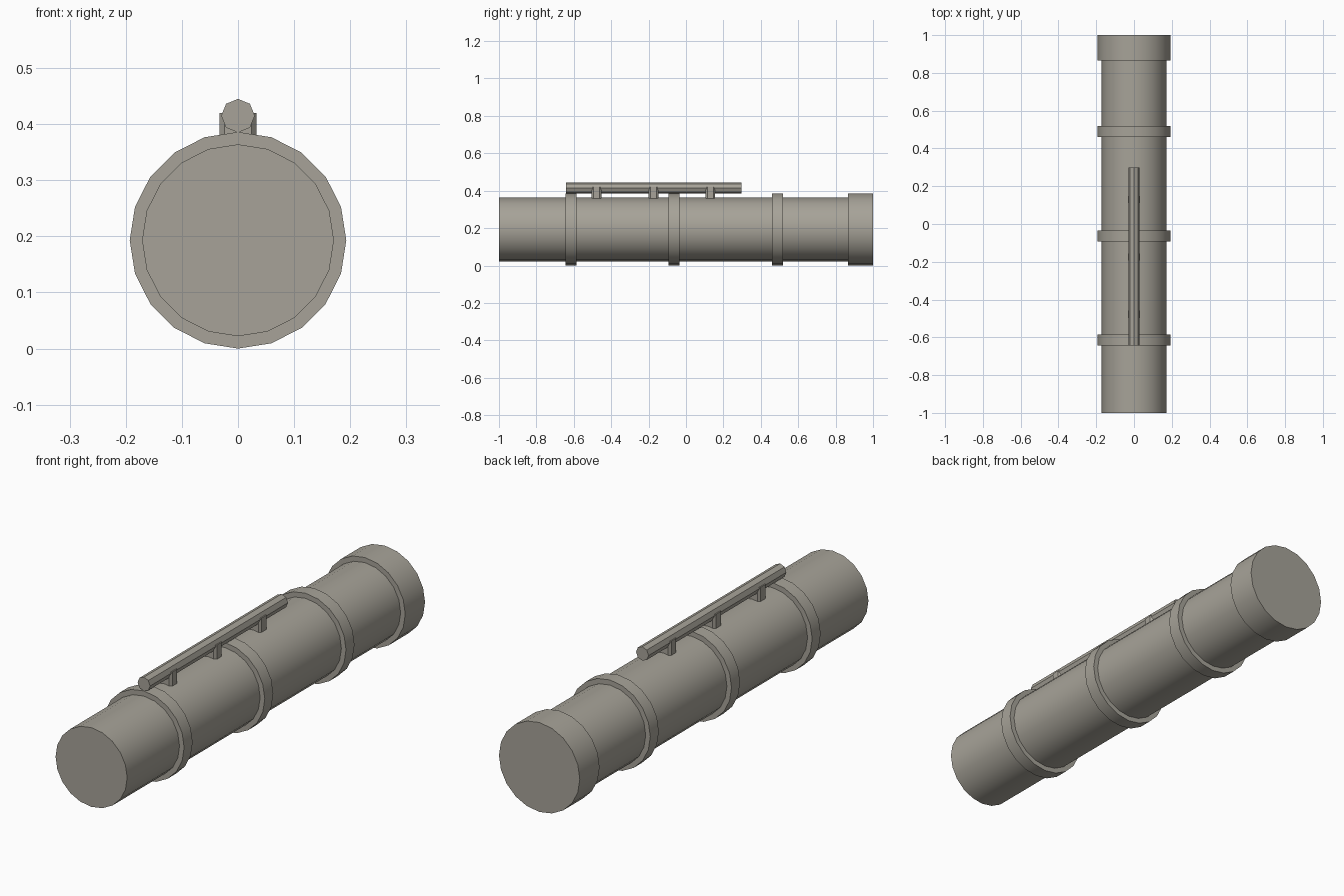
import bpy, math

if "Cube" in bpy.data.objects:
    bpy.data.objects.remove(bpy.data.objects["Cube"])

AXIS_Z = 0.193

# warm grey metal
metal = bpy.data.materials.new("warm_grey")
metal.diffuse_color = (0.385, 0.365, 0.315, 1)
metal.use_nodes = True
metal.node_tree.nodes["Principled BSDF"].inputs["Base Color"].default_value = metal.diffuse_color

def tube(name, y0, y1, radius, z, sides):
    # cylinder along y with a vertex at the top
    bpy.ops.mesh.primitive_cylinder_add(
        vertices=sides, radius=radius, depth=y1 - y0,
        location=(0, (y0 + y1) / 2, z), rotation=(math.pi / 2, 0, 0))
    ob = bpy.context.object
    ob.name = name
    ob.data.materials.append(metal)
    bpy.ops.object.shade_smooth_by_angle(angle=math.radians(40))
    return ob

# main barrel, end cap and bands
tube("barrel", -1.0, 0.99, 0.171, AXIS_Z, 20)
tube("end_cap", 0.865, 1.0, 0.193, AXIS_Z, 20)
for i, y in enumerate((-0.614, -0.064, 0.49)):
    tube(f"band_{i + 1}", y - 0.029, y + 0.029, 0.193, AXIS_Z, 20)

# top rail
tube("top_rail", -0.642, 0.298, 0.03, 0.415, 8)

# rail brackets: upright blocks with chamfered corners
outline = [(0.033, 0.016), (0.024, 0.026), (-0.024, 0.026), (-0.033, 0.016),
           (-0.033, -0.016), (-0.024, -0.026), (0.024, -0.026), (0.033, -0.016)]
for i, y in enumerate((-0.478, -0.174, 0.13)):
    n = len(outline)
    verts = [(px, y + py, z) for z in (0.355, 0.42) for px, py in outline]
    faces = [tuple(range(n))[::-1], tuple(range(n, 2 * n))]
    faces += [(k, (k + 1) % n, (k + 1) % n + n, k + n) for k in range(n)]
    mesh = bpy.data.meshes.new(f"rail_bracket_{i + 1}")
    mesh.from_pydata(verts, [], faces)
    mesh.materials.append(metal)
    ob = bpy.data.objects.new(f"rail_bracket_{i + 1}", mesh)
    bpy.context.collection.objects.link(ob)
